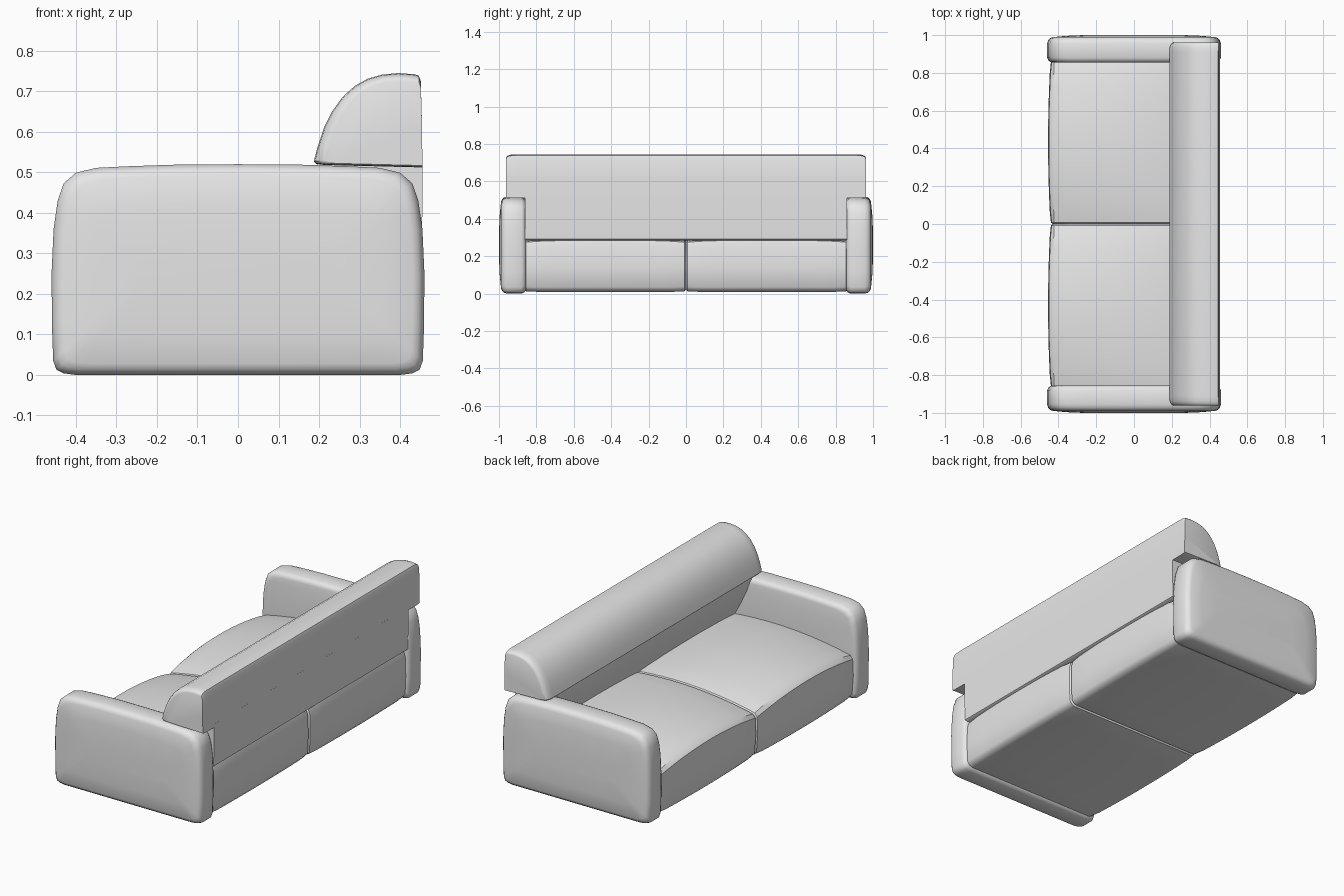
import bpy, bmesh, math

cube = bpy.data.objects.get("Cube")
if cube:
    bpy.data.objects.remove(cube, do_unlink=True)

GREY = (0.8, 0.8, 0.8, 1.0)
fabric = bpy.data.materials.new("light grey fabric")
fabric.use_nodes = True
fabric.diffuse_color = GREY
bsdf = next(n for n in fabric.node_tree.nodes if n.type == 'BSDF_PRINCIPLED')
bsdf.inputs["Base Color"].default_value = GREY


def loft(name, rings, angle=35):
    """Skin a list of (y, [(x, z), ...]) cross-sections and cap both ends."""
    bm = bmesh.new()
    loops = [[bm.verts.new((x, y, z)) for x, z in pts] for y, pts in rings]
    n = len(loops[0])
    for a, b in zip(loops, loops[1:]):
        for i in range(n):
            j = (i + 1) % n
            bm.faces.new((a[i], a[j], b[j], b[i]))
    bm.faces.new(loops[0])
    bm.faces.new(loops[-1])
    bmesh.ops.recalc_face_normals(bm, faces=bm.faces)
    mesh = bpy.data.meshes.new(name)
    bm.to_mesh(mesh)
    bm.free()
    mesh.materials.append(fabric)
    obj = bpy.data.objects.new(name, mesh)
    bpy.context.collection.objects.link(obj)
    bpy.ops.object.select_all(action='DESELECT')
    obj.select_set(True)
    bpy.context.view_layer.objects.active = obj
    bpy.ops.object.shade_smooth_by_angle(angle=math.radians(angle))
    return obj


def scaled(pts, cx, cz, sx, sz):
    return [(cx + (x - cx) * sx, cz + (z - cz) * sz) for x, z in pts]


# Arms: rounded slabs with a softly bulging outer face
half = [(0.0, 0.52), (0.15, 0.519), (0.27, 0.515), (0.35, 0.511), (0.40, 0.499),
        (0.43, 0.473), (0.445, 0.43), (0.455, 0.36), (0.46, 0.25), (0.459, 0.12),
        (0.456, 0.035), (0.448, 0.013), (0.43, 0.004), (0.40, 0.0)]
arm_profile = half + [(-x, z) for x, z in reversed(half) if x > 0]
arm_rings = [(0.855, 0.028), (0.858, 0.016), (0.865, 0.007), (0.88, 0.0), (0.955, 0.0),
             (0.972, 0.005), (0.983, 0.014), (0.989, 0.028), (0.996, 0.10), (1.0, 0.19)]
for side, label in ((1, "far"), (-1, "near")):
    loft("arm_" + label, [
        (side * y, scaled(arm_profile, 0, 0.26, 1 - d / 0.46, 1 - d / 0.26))
        for y, d in arm_rings], 50)


# Seat cushions: crowned tops, bulging fronts
def seat_profile(b, inset):
    front, back = -0.443 - 0.012 * b, 0.446 + 0.006 * b
    pts = [(-0.41, 0.01), (0.41, 0.01), (back - 0.018, 0.018), (back - 0.005, 0.035),
           (back, 0.14), (back - 0.003, 0.25), (back - 0.012, 0.277 + 0.01 * b)]
    steps = 10
    for i in range(steps + 1):
        u = i / steps
        x = 0.42 - 0.845 * u
        z = 0.282 - 0.027 * u + 4 * u * (1 - u) * 0.04
        pts.append((x, z + b * (0.012 + 0.035 * u)))
    pts += [(front + 0.004, 0.235 + 0.045 * b), (front, 0.14),
            (front + 0.008, 0.035), (front + 0.02, 0.018)]
    return scaled(pts, 0, 0.15, 1 - inset / 0.45, 1 - inset / 0.15)


for side, label in ((1, "far"), (-1, "near")):
    rings = []
    count = 14
    for i in range(count + 1):
        t = i / count
        b = 1 - (2 * t - 1) ** 2
        y = 0.008 + 0.848 * t
        if i == 0:
            rings.append((side * 0.001, seat_profile(0, 0.012)))
        rings.append((side * y, seat_profile(b, 0.003 if i in (0, count) else 0)))
    rings.append((side * 0.862, seat_profile(0, 0.012)))
    loft("seat_cushion_" + label, rings)

# Back bolster: quarter-round roll resting over the arms
bolster = [(0.455, 0.512), (0.215, 0.518), (0.193, 0.521), (0.187, 0.527),
           (0.197, 0.565), (0.212, 0.61), (0.232, 0.65), (0.258, 0.686),
           (0.288, 0.713), (0.32, 0.731), (0.355, 0.741), (0.395, 0.745),
           (0.435, 0.742), (0.446, 0.739), (0.451, 0.725), (0.454, 0.62)]
ends = [(0.962, 0.90), (0.959, 0.935), (0.952, 0.965), (0.938, 0.99), (0.91, 1.0)]
sections = [(-y, s) for y, s in ends] + [(y, s) for y, s in reversed(ends)]
loft("back_bolster", [(y, scaled(bolster, 0.455, 0.56, s, s)) for y, s in sections])

# Back support: tapers down behind the seat, between the arms
support = [(0.455, 0.53), (0.192, 0.53), (0.199, 0.505), (0.222, 0.44),
           (0.255, 0.37), (0.30, 0.285), (0.44, 0.285), (0.451, 0.292), (0.455, 0.40)]
loft("back_support", [(-0.862, support), (0.862, support)])
